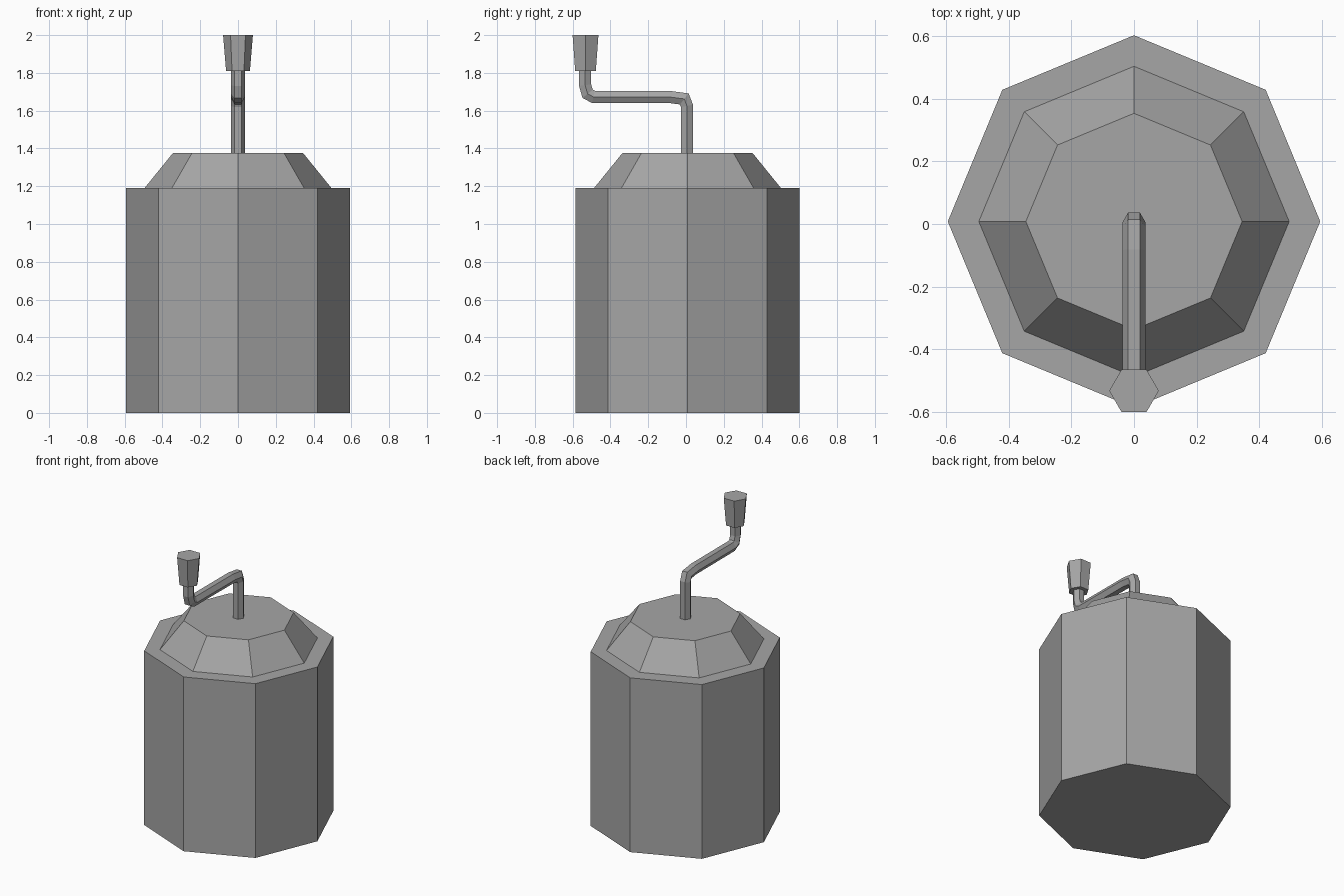
import bpy, bmesh, math
from mathutils import Vector

cube = bpy.data.objects.get("Cube")
if cube:
    bpy.data.objects.remove(cube, do_unlink=True)

grey = bpy.data.materials.new("plain grey")
grey.use_nodes = True
colour = (0.38, 0.38, 0.38, 1)
grey.diffuse_color = colour
grey.node_tree.nodes["Principled BSDF"].inputs["Base Color"].default_value = colour


def loft(name, rings):
    """Skin equal-sized rings of points and cap both ends, flat shaded."""
    bm = bmesh.new()
    loops = [[bm.verts.new(p) for p in ring] for ring in rings]
    n = len(loops[0])
    for a, b in zip(loops, loops[1:]):
        for i in range(n):
            j = (i + 1) % n
            bm.faces.new((a[i], a[j], b[j], b[i]))
    bm.faces.new(loops[0][::-1])
    bm.faces.new(loops[-1])
    bmesh.ops.recalc_face_normals(bm, faces=bm.faces)
    mesh = bpy.data.meshes.new(name)
    bm.to_mesh(mesh)
    bm.free()
    mesh.materials.append(grey)
    obj = bpy.data.objects.new(name, mesh)
    bpy.context.collection.objects.link(obj)
    return obj


def ring(sides, radius, centre, normal=Vector((0, 1, 0)), stretch=1):
    """Polygon with a corner on the x axis, its other axis along normal."""
    pts = []
    for i in range(sides):
        a = 2 * math.pi * i / sides
        pts.append(Vector(centre) + Vector((radius * math.cos(a), 0, 0))
                   + normal * (radius * stretch * math.sin(a)))
    return pts


Y = 0.008  # body axis

# Octagonal body and sloped lid
loft("body", [ring(8, 0.594, (0, Y, z)) for z in (0, 1.19)])
loft("lid", [ring(8, r, (0, Y, z)) for r, z in ((0.495, 1.19), (0.345, 1.375))])

# Hexagonal crank rod, mitred at each bend
path = [Vector((0, y, z)) for y, z in (
    (0.005, 1.37), (0.005, 1.625), (-0.009, 1.662), (-0.083, 1.672),
    (-0.49, 1.673), (-0.521, 1.689), (-0.534, 1.735), (-0.534, 1.82))]
rings = []
for i, p in enumerate(path):
    d_in = (p - path[max(i - 1, 0)]).normalized() if i else (path[1] - p).normalized()
    d_out = (path[i + 1] - p).normalized() if i + 1 < len(path) else d_in
    t = (d_in + d_out).normalized()
    rings.append(ring(6, 0.037, p, Vector((0, t.z, -t.y)), 1 / t.dot(d_in)))
loft("crank_rod", rings)

# Tapered hexagonal grip
loft("crank_grip", [ring(6, r, (0, -0.532, z)) for r, z in ((0.063, 1.81), (0.079, 2.0))])
